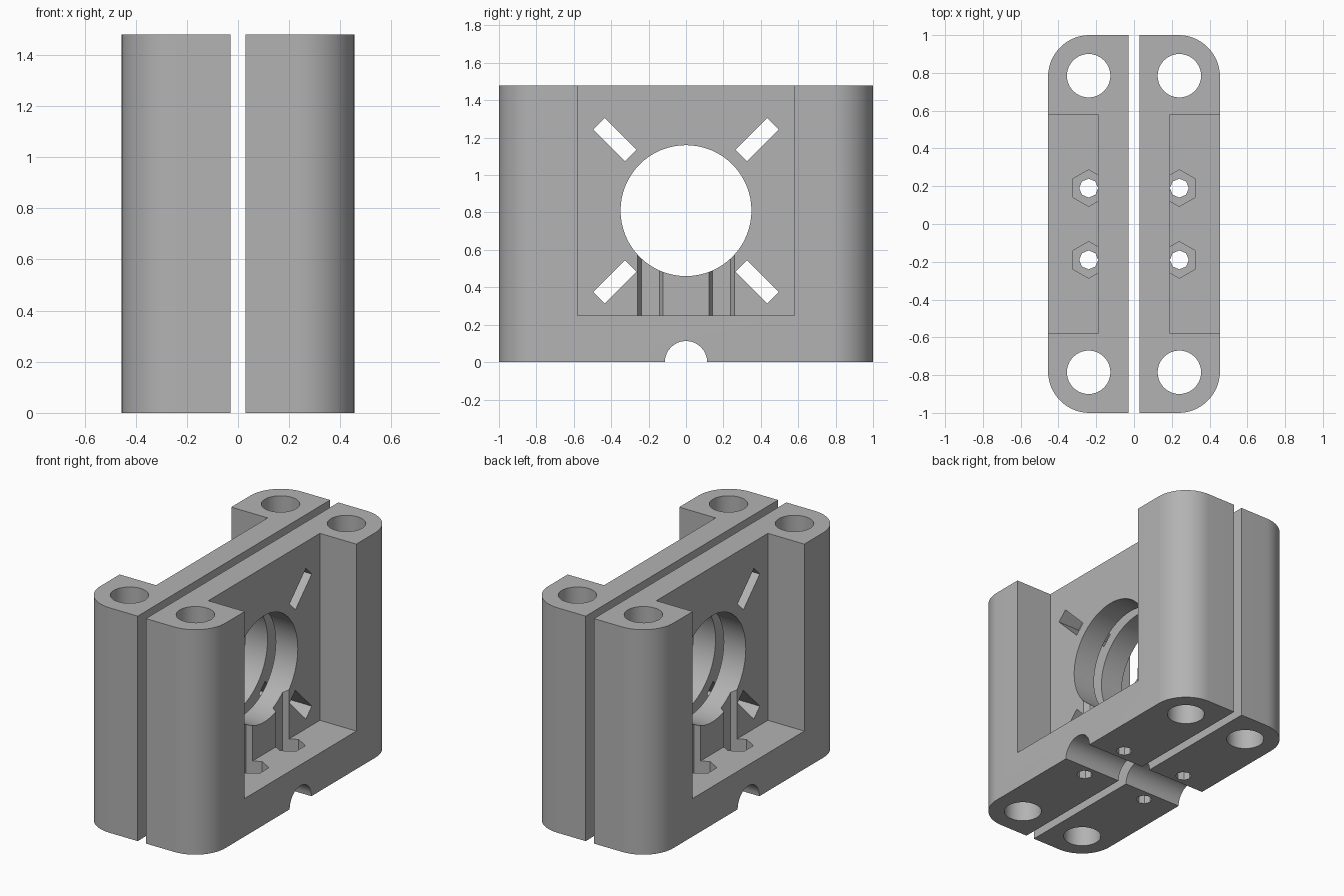
import bpy, bmesh
from math import pi, cos, sin
from mathutils import Matrix, Vector

if "Cube" in bpy.data.objects:
    bpy.data.objects.remove(bpy.data.objects["Cube"])

HEIGHT, INNER, OUTER = 1.48, 0.03, 0.455
HOLE_X, BORE_Z = 0.24, 0.81

grey = bpy.data.materials.new("grey_plastic")
grey.use_nodes = True
colour = (0.45, 0.45, 0.45, 1)
grey.diffuse_color = colour
grey.node_tree.nodes["Principled BSDF"].inputs["Base Color"].default_value = colour


def make_object(name, bm):
    bmesh.ops.recalc_face_normals(bm, faces=bm.faces)
    mesh = bpy.data.meshes.new(name)
    bm.to_mesh(mesh)
    bm.free()
    mesh.materials.append(grey)
    obj = bpy.data.objects.new(name, mesh)
    bpy.context.collection.objects.link(obj)
    return obj


def prism(name, outline, z0, z1):
    bm = bmesh.new()
    face = bm.faces.new([bm.verts.new((x, y, z0)) for x, y in outline])
    top = bmesh.ops.extrude_face_region(bm, geom=[face])["geom"]
    bmesh.ops.translate(bm, vec=(0, 0, z1 - z0),
                        verts=[v for v in top if isinstance(v, bmesh.types.BMVert)])
    return make_object(name, bm)


def arc(cx, cy, r, start, end, steps):
    angles = [start + (end - start) * i / steps for i in range(steps + 1)]
    return [(cx + r * cos(a), cy + r * sin(a)) for a in angles]


def upright(name, y, r, sides, z0, z1, turn=0.0):
    outline = arc(HOLE_X, y, r, turn, turn + 2 * pi, sides)[:-1]
    return prism(name, outline, z0, z1)


def cross_bore(name, z, r, sides):
    bm = bmesh.new()
    matrix = Matrix.Translation((0.25, 0, z)) @ Matrix.Rotation(pi / 2, 4, "Y")
    bmesh.ops.create_cone(bm, cap_ends=True, segments=sides, radius1=r, radius2=r,
                          depth=1, matrix=matrix)
    return make_object(name, bm)


def box(name, centre, size, tilt=0.0):
    bm = bmesh.new()
    matrix = (Matrix.Translation(centre) @ Matrix.Rotation(tilt, 4, "X")
              @ Matrix.Diagonal(Vector(size)).to_4x4())
    bmesh.ops.create_cube(bm, size=1, matrix=matrix)
    return make_object(name, bm)


def cut(body, cutter):
    cutter.hide_render = True
    mod = body.modifiers.new("cut", "BOOLEAN")
    mod.operation, mod.solver, mod.object = "DIFFERENCE", "EXACT", cutter
    bpy.context.view_layer.objects.active = body
    bpy.ops.object.modifier_apply(modifier=mod.name)
    bpy.data.objects.remove(cutter)


# Block with rounded outer corners
radius = 0.22
outline = [(INNER, -1)]
outline += arc(OUTER - radius, -1 + radius, radius, -pi / 2, 0, 16)
outline += arc(OUTER - radius, 1 - radius, radius, 0, pi / 2, 16)
outline += [(INNER, 1)]
left_half = prism("left_half", outline, 0, HEIGHT)

# Pocket, large bore and cable notch
cut(left_half, box("pocket", (0.69, 0, 1.25), (1, 1.16, 2)))
cut(left_half, cross_bore("bore", BORE_Z, 0.35, 64))
cut(left_half, cross_bore("notch", 0, 0.113, 32))

for side in (-1, 1):
    # Corner rod holes, nut traps and bolt holes
    cut(left_half, upright("rod_hole", side * 0.785, 0.115, 40, -0.1, 1.6))
    cut(left_half, upright("nut_trap", side * 0.19, 0.097, 6, 0.12, 0.65, pi / 2))
    cut(left_half, upright("bolt_hole", side * 0.19, 0.05, 8, -0.1, 0.2))
    # Diagonal slots around the bore
    for rise in (-1, 1):
        centre = (0.1, side * 0.38, BORE_Z + rise * 0.38)
        cut(left_half, box("slot", centre, (0.5, 0.24, 0.086), side * rise * pi / 4))

# Mirrored half
right_half = left_half.copy()
right_half.data = left_half.data.copy()
right_half.name = "right_half"
right_half.data.transform(Matrix.Scale(-1, 4, (1, 0, 0)))
right_half.data.flip_normals()
bpy.context.collection.objects.link(right_half)

bpy.ops.object.select_all(action="DESELECT")
for half in (left_half, right_half):
    half.select_set(True)
bpy.context.view_layer.objects.active = left_half
bpy.ops.object.shade_smooth_by_angle(angle=pi / 6)
